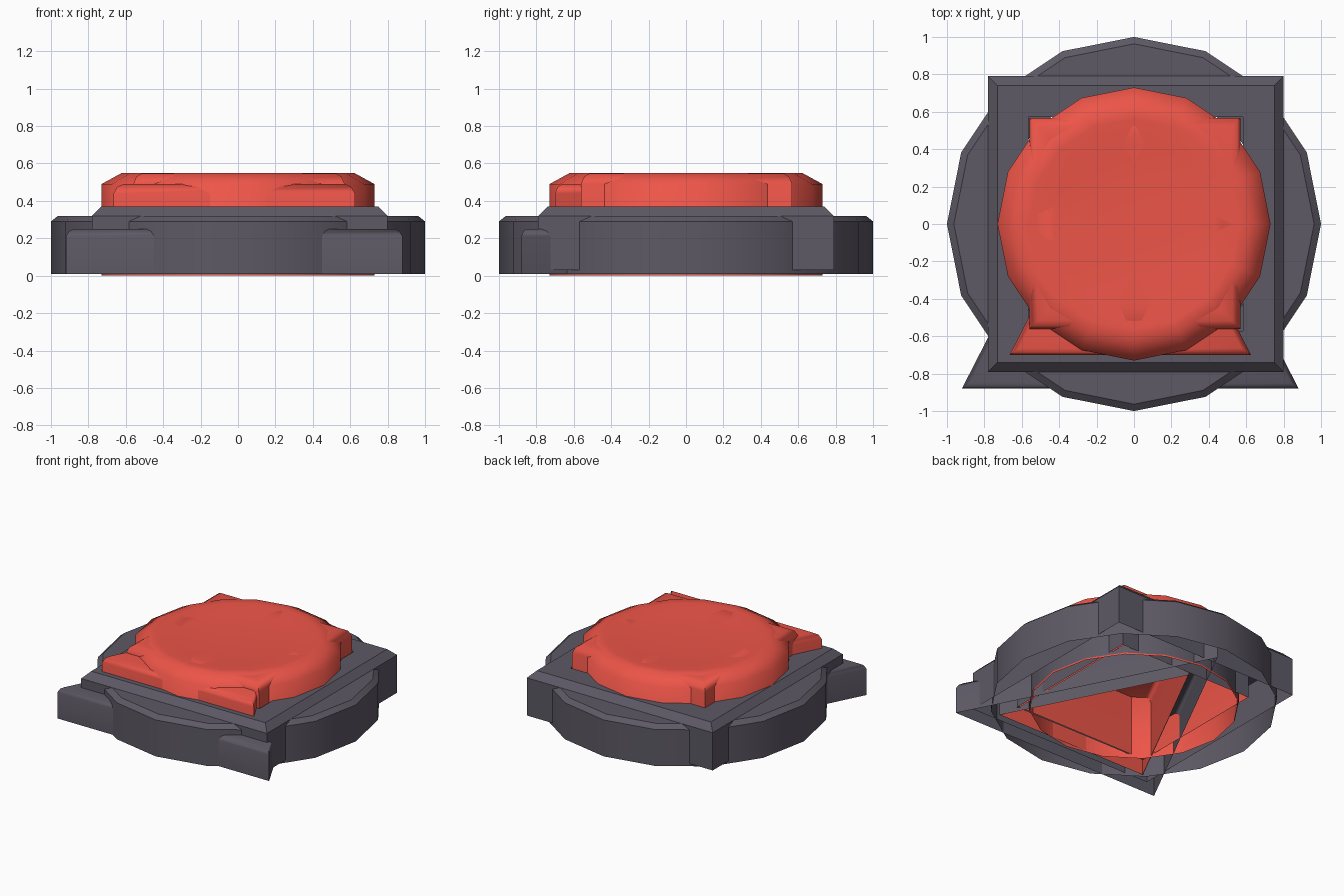
import bpy, bmesh, math

if "Cube" in bpy.data.objects:
    bpy.data.objects.remove(bpy.data.objects["Cube"])


def material(name, rgb):
    m = bpy.data.materials.new(name)
    m.diffuse_color = (*rgb, 1)
    m.use_nodes = True
    m.node_tree.nodes["Principled BSDF"].inputs["Base Color"].default_value = m.diffuse_color
    return m


GREY = material("dark_grey", (0.11, 0.10, 0.13))
RED = material("red", (0.85, 0.09, 0.065))


def shell(name, outline, centre, profile, mat, angle, cap=False):
    """Stack scaled copies of an outline; profile is a list of (scale, z)."""
    bm = bmesh.new()
    cx, cy = centre
    n = len(outline)
    loops = [[bm.verts.new((cx + (x - cx) * s, cy + (y - cy) * s, z))
              for x, y in outline] for s, z in profile]
    for a, b in zip(loops, loops[1:]):
        for i in range(n):
            j = (i + 1) % n
            bm.faces.new((a[i], a[j], b[j], b[i]))
    if cap:
        bm.faces.new(loops[-1])
    me = bpy.data.meshes.new(name)
    bm.to_mesh(me)
    bm.free()
    me.materials.append(mat)
    ob = bpy.data.objects.new(name, me)
    bpy.context.collection.objects.link(ob)
    bpy.ops.object.select_all(action='DESELECT')
    ob.select_set(True)
    bpy.context.view_layer.objects.active = ob
    bpy.ops.object.shade_smooth_by_angle(angle=math.radians(angle))
    return ob


def ring(r, n=16):
    return [(r * math.cos(2 * math.pi * i / n), r * math.sin(2 * math.pi * i / n))
            for i in range(n)]


def square(cx, cy, h):
    return [(cx - h, cy - h), (cx + h, cy - h), (cx + h, cy + h), (cx - h, cy + h)]


# Housings: open underneath, with a socket for the cap
shell("round_housing", ring(1.0), (0, 0),
      [(1, .01), (1, .29), (.963, .32), (.735, .32), (.735, .01)], GREY, 35)
shell("square_housing", square(.01, 0, .79), (.01, 0),
      [(1, .03), (1, .32), (.937, .37), (.725, .37), (.725, .03)], GREY, 35)
tri = [(-.92, -.88), (.88, -.88), (-.02, .88)]
tri_c = (-.02, -.244)
shell("triangle_housing", tri, tri_c,
      [(1, .01), (1, .21), (.982, .238), (.955, .25), (.725, .25), (.725, .01)],
      GREY, 65)

# Push caps: hollow below, rounded rim and shallow dished top
shell("round_cap", ring(.73), (0, 0),
      [(1, 0), (1, .49), (.85, .55), (.77, .55), (.6, .54), (.3, .53)],
      RED, 65, True)
shell("square_cap", square(.005, .003, .565), (.005, .003),
      [(1, .03), (1, .49), (.97, .53), (.92, .547), (.75, .54), (.4, .53)],
      RED, 65, True)
red_tri = [(tri_c[0] + (x - tri_c[0]) * .717, tri_c[1] + (y - tri_c[1]) * .717)
           for x, y in tri]
shell("triangle_cap", red_tri, tri_c,
      [(1, .01), (1, .44), (.97, .475), (.92, .49)], RED, 65, True)
